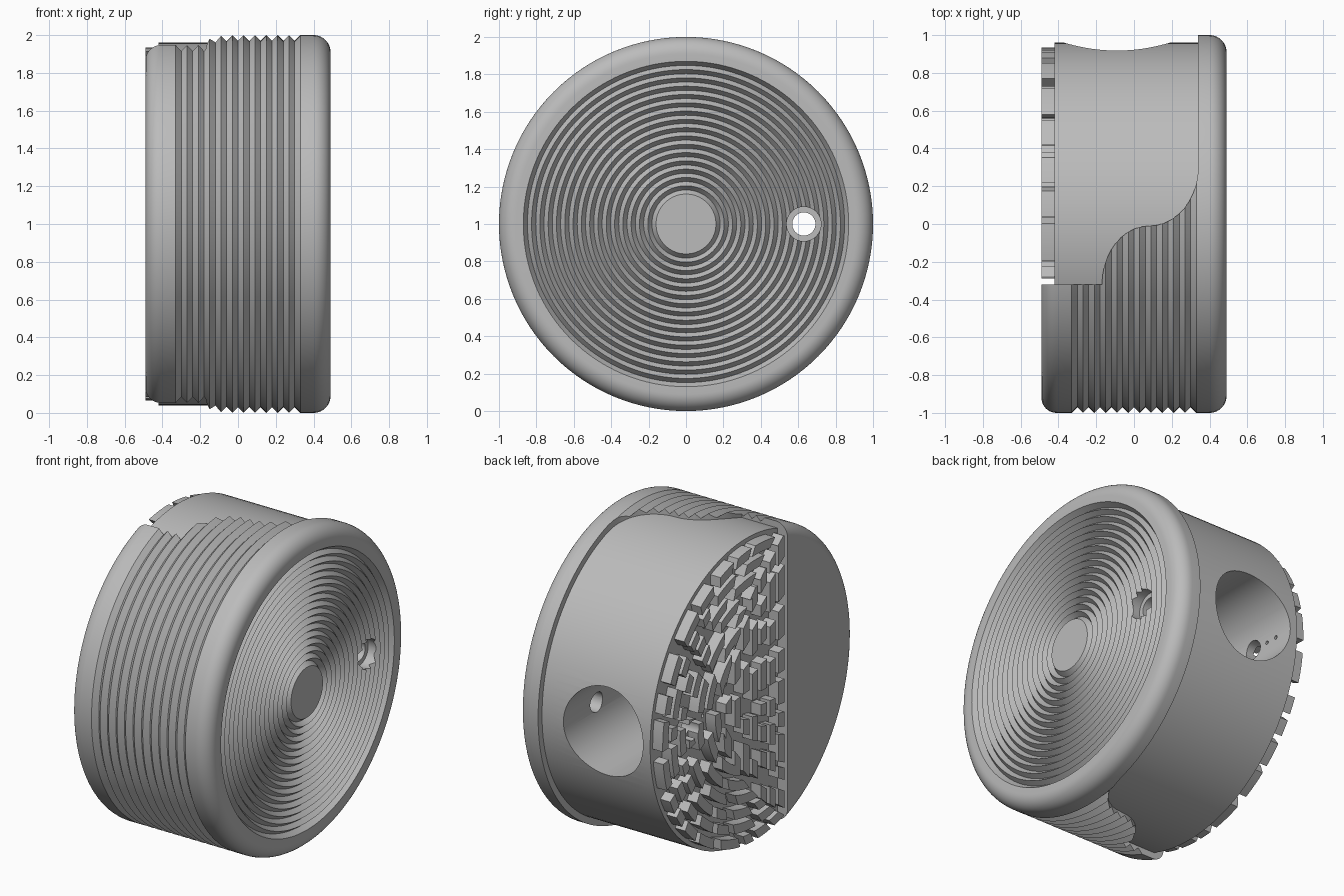
import bpy, bmesh, math, random
from mathutils import Matrix, Vector

cube = bpy.data.objects.get("Cube")
if cube:
    bpy.data.objects.remove(cube, do_unlink=True)

random.seed(4)
grey = bpy.data.materials.new("matte grey")
grey.use_nodes = True
grey.diffuse_color = (0.5, 0.5, 0.5, 1)
grey.node_tree.nodes["Principled BSDF"].inputs["Base Color"].default_value = (0.5, 0.5, 0.5, 1)


def finish(bm, name):
    bmesh.ops.recalc_face_normals(bm, faces=bm.faces)
    mesh = bpy.data.meshes.new(name)
    bm.to_mesh(mesh)
    bm.free()
    mesh.materials.append(grey)
    ob = bpy.data.objects.new(name, mesh)
    bpy.context.collection.objects.link(ob)
    return ob


def lathe(name, profile, steps=128):
    """Spin (x, radius) points about the drum axis."""
    bm = bmesh.new()
    verts = [bm.verts.new((x, 0, 1 + r)) for x, r in profile]
    edges = [bm.edges.new(pair) for pair in zip(verts, verts[1:])]
    bmesh.ops.spin(bm, geom=verts + edges, cent=(0, 0, 1), axis=(1, 0, 0),
                   angle=math.tau, steps=steps, use_merge=True)
    bmesh.ops.remove_doubles(bm, verts=bm.verts, dist=1e-5)
    return finish(bm, name)


def rod(name, start, end, radius, segments=48):
    bm = bmesh.new()
    a, b = Vector(start), Vector(end)
    turn = (b - a).to_track_quat('Z', 'Y').to_matrix().to_4x4()
    bmesh.ops.create_cone(bm, cap_ends=True, segments=segments, radius1=radius, radius2=radius,
                          depth=(b - a).length, matrix=Matrix.Translation((a + b) / 2) @ turn)
    return finish(bm, name)


def select(ob):
    bpy.ops.object.select_all(action='DESELECT')
    ob.select_set(True)
    bpy.context.view_layer.objects.active = ob


def combine(ob, cutter, operation='DIFFERENCE'):
    select(ob)
    mod = ob.modifiers.new("cut", 'BOOLEAN')
    mod.operation, mod.solver, mod.object = operation, 'EXACT', cutter
    bpy.ops.object.modifier_apply(modifier=mod.name)


def quarter(cx, cy, rx, ry, a0, a1, n=10):
    """Points of an elliptical arc, angles in degrees."""
    angles = [math.radians(a0 + (a1 - a0) * i / n) for i in range(n + 1)]
    return [(cx + rx * math.cos(a), cy + ry * math.sin(a)) for a in angles]


# Plain drum body
body = lathe("drum_body", [(-0.42, 0), (-0.42, 0.96), (0.34, 0.96), (0.34, 0)])

# Round-edged flange with ridged end face
profile = [(0.34, 0), (0.34, 1)] + quarter(0.40, 0.91, 0.09, 0.09, 90, 0) + [(0.49, 0.87)]
ridges, pitch = 16, 0.71 / 16
for i in range(ridges):
    r = 0.87 - i * pitch
    profile += [(0.455, r - pitch / 2), (0.485, r - pitch)]
flange = lathe("ridged_flange", profile + [(0.485, 0)])

# Grooved grip shell, trimmed to an S-shaped edge
profile = [(-0.49, 0)] + quarter(-0.41, 0.92, 0.08, 0.08, 180, 90)
for k in range(-5, 6):
    profile += [(0.06 * k - 0.03, 1), (0.06 * k, 0.97)]
grip = lathe("grooved_grip", profile + [(0.33, 1), (0.34, 1), (0.34, 0)])

outline = [(-0.6, -1.2), (-0.6, -0.32)]
outline += quarter(0.08, -0.32, 0.25, 0.31, 180, 90)
outline += quarter(0.08, 0.30, 0.26, 0.31, -90, 0)[1:] + [(0.5, 0.3), (0.5, -1.2)]
bm = bmesh.new()
face = bm.faces.new([bm.verts.new((x, y, -0.2)) for x, y in outline])
top = bmesh.ops.extrude_face_region(bm, geom=[face])["geom"]
bmesh.ops.translate(bm, vec=(0, 0, 2.4), verts=[v for v in top if isinstance(v, bmesh.types.BMVert)])
trim = finish(bm, "grip_trim")
combine(grip, trim, 'INTERSECT')


# Raised dashes following nested D-shaped outlines
def d_point(inset, u):
    """u 0..1 runs along the arc, 1..2 along the straight side; returns (y, z)."""
    radius, chord = 0.935 - inset, -0.29 + inset
    half = math.acos(chord / radius)
    if u <= 1:
        a = half * (2 * u - 1)
        return radius * math.cos(a), 1 + radius * math.sin(a)
    return chord, 1 + radius * math.sin(half) * (3 - 2 * u)


bm = bmesh.new()
for level in range(7):
    inset = 0.03 + 0.088 * level
    radius = 0.935 - inset
    half = math.acos((-0.29 + inset) / radius)
    arc_len, line_len = 2 * half * radius, 2 * radius * math.sin(half)
    s = 0.0
    while s < arc_len + line_len - 0.06:
        e = min(s + random.uniform(0.07, 0.2), arc_len + line_len)
        cuts = [s + (e - s) * i / 6 for i in range(7)]
        if s < arc_len < e:
            cuts = sorted(cuts + [arc_len])
        us = [c / arc_len if c <= arc_len else 1 + (c - arc_len) / line_len for c in cuts]
        loops = []
        for u in us:
            (y0, z0), (y1, z1) = d_point(inset - 0.029, u), d_point(inset + 0.029, u)
            loops.append([bm.verts.new(p) for p in
                          ((-0.41, y0, z0), (-0.49, y0, z0), (-0.49, y1, z1), (-0.41, y1, z1))])
        for a, b in zip(loops, loops[1:]):
            for i in range(4):
                j = (i + 1) % 4
                bm.faces.new((a[i], a[j], b[j], b[i]))
        bm.faces.new(loops[0])
        bm.faces.new(loops[-1])
        s = e + random.uniform(0.03, 0.09) * (1 + 0.25 * level)
dashes = finish(bm, "raised_dashes")

# Side pocket, through bore with counterbore, and a row of pin holes
pocket = rod("pocket_cutter", (-0.09, 0.2, 1), (-0.09, 1.2, 1), 0.28, 64)
bore = rod("bore_cutter", (-1, 0.63, 1), (1, 0.63, 1), 0.062)
counterbore = rod("counterbore_cutter", (0.41, 0.63, 1), (1, 0.63, 1), 0.092)
cutters = [trim, pocket, bore, counterbore]
combine(body, pocket)
for part in (body, flange, dashes):
    combine(part, bore)
combine(flange, counterbore)
for i in range(11):
    if i in (7, 8):
        continue
    y = 0.04 + 0.079 * i
    pin = rod("pin_cutter", (-0.6, y, 1), (-0.25, y, 1), 0.012, 12)
    cutters.append(pin)
    combine(body, pin)
for cutter in cutters:
    bpy.data.objects.remove(cutter, do_unlink=True)

for part in (body, flange, grip, dashes):
    select(part)
    bpy.ops.object.shade_smooth_by_angle(angle=math.radians(25))
